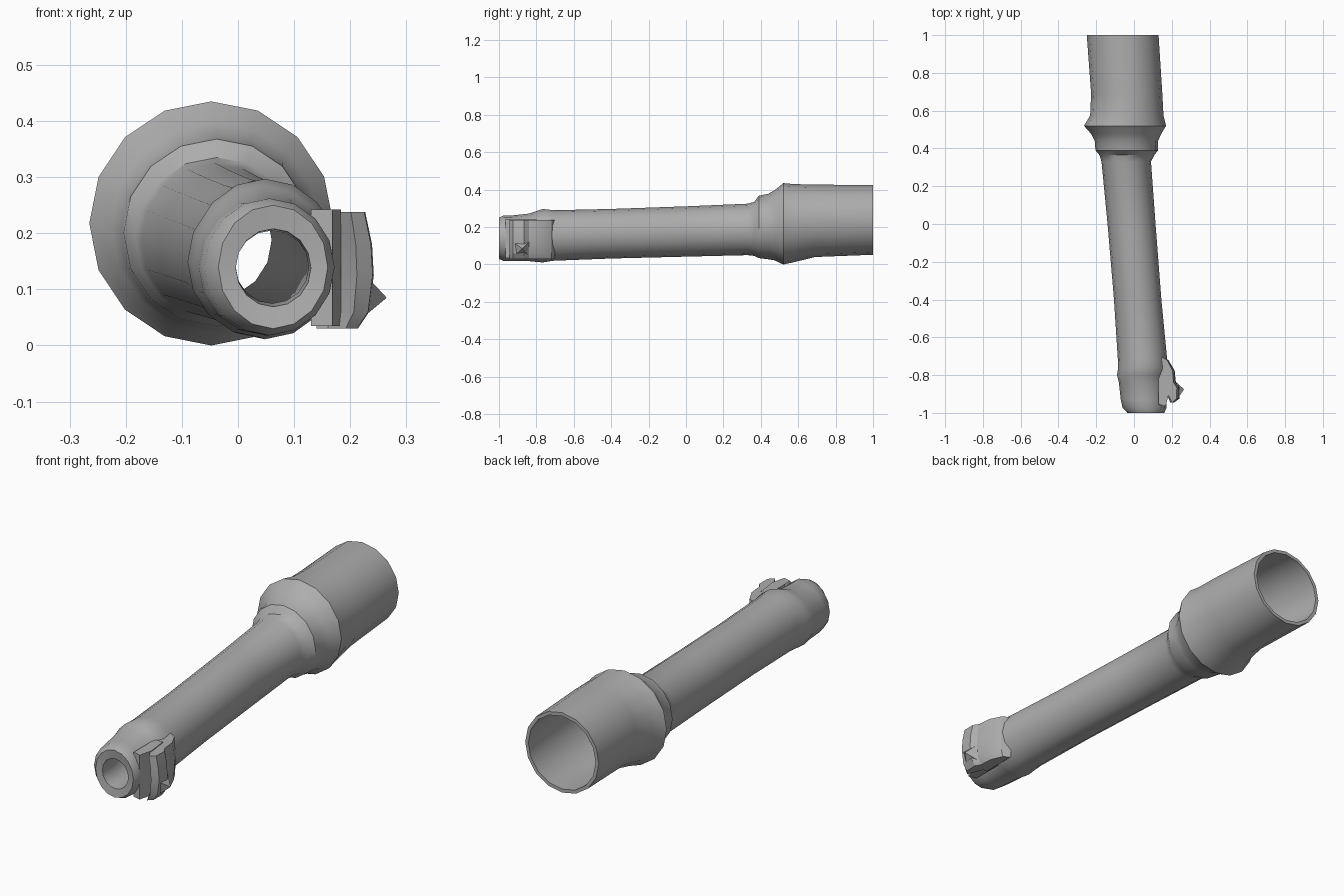
import bpy, bmesh, math

grey = bpy.data.materials.new("plain grey")
grey.diffuse_color = (0.42, 0.42, 0.42, 1)
SIDES = 16


def finish(bm, name, angle):
    bmesh.ops.recalc_face_normals(bm, faces=bm.faces[:])
    me = bpy.data.meshes.new(name)
    bm.to_mesh(me)
    bm.free()
    me.materials.append(grey)
    ob = bpy.data.objects.new(name, me)
    bpy.context.collection.objects.link(ob)
    bpy.ops.object.select_all(action='DESELECT')
    ob.select_set(True)
    bpy.context.view_layer.objects.active = ob
    bpy.ops.object.shade_smooth_by_angle(angle=math.radians(angle))
    return ob


def add_ring(bm, y, x0, x1, z0, z1):
    cx, cz, rx, rz = (x0 + x1) / 2, (z0 + z1) / 2, (x1 - x0) / 2, (z1 - z0) / 2
    return [bm.verts.new((cx + rx * math.sin(2 * math.pi * i / SIDES), y,
                          cz + rz * math.cos(2 * math.pi * i / SIDES)))
            for i in range(SIDES)]


# Outer skin sections, nose to tail: y, left, right, bottom, top
outer = [
    (-1.00, -0.035, 0.160, 0.030, 0.250),
    (-0.975, -0.060, 0.172, 0.018, 0.262),
    (-0.93, -0.070, 0.172, 0.018, 0.262),
    (-0.84, -0.080, 0.168, 0.018, 0.272),
    (-0.80, -0.090, 0.172, 0.014, 0.285),
    (-0.765, -0.084, 0.180, 0.011, 0.297),
    (-0.71, -0.086, 0.175, 0.020, 0.290),
    (-0.40, -0.106, 0.145, 0.032, 0.297),
    (0.00, -0.140, 0.114, 0.042, 0.311),
    (0.33, -0.172, 0.090, 0.050, 0.325),
    (0.365, -0.183, 0.108, 0.046, 0.335),
    (0.39, -0.204, 0.128, 0.034, 0.368),
    (0.44, -0.208, 0.128, 0.028, 0.378),
    (0.475, -0.225, 0.143, 0.022, 0.398),
    (0.52, -0.265, 0.170, 0.000, 0.435),
    (0.575, -0.232, 0.156, 0.012, 0.430),
    (0.69, -0.227, 0.150, 0.040, 0.427),
    (1.00, -0.250, 0.130, 0.052, 0.425),
]
# Inner bore sections, tail to nose
inner = [
    (1.00, -0.234, 0.114, 0.068, 0.409),
    (0.55, -0.208, 0.134, 0.056, 0.405),
    (0.42, -0.165, 0.085, 0.070, 0.330),
    (0.33, -0.140, 0.060, 0.084, 0.292),
    (-0.70, -0.050, 0.140, 0.055, 0.250),
    (-0.93, -0.004, 0.126, 0.075, 0.205),
    (-0.995, -0.004, 0.130, 0.069, 0.208),
]
bm = bmesh.new()
rings = [add_ring(bm, *r) for r in outer + inner]
for a, b in zip(rings, rings[1:] + rings[:1]):
    for i in range(SIDES):
        j = (i + 1) % SIDES
        bm.faces.new((a[i], a[j], b[j], b[i]))
finish(bm, "hollow_tube", 35)

# Curled side flange beside the nose: outline in x, y swept up through z
outline = [(0.14, -0.70), (0.182, -0.72), (0.215, -0.775), (0.222, -0.84),
           (0.242, -0.865), (0.240, -0.925), (0.212, -0.945),
           (0.186, -0.90), (0.168, -0.87), (0.14, -0.87)]
# Levels: height, how far the flange reaches out from the tube
levels = [(0.030, 0.72), (0.060, 0.92), (0.125, 1.0), (0.180, 0.97), (0.238, 0.85)]
bm = bmesh.new()
rows = [[bm.verts.new((0.14 + (x - 0.14) * s, y, z)) for x, y in outline]
        for z, s in levels]
n = len(outline)
for a, b in zip(rows, rows[1:]):
    for i in range(n):
        j = (i + 1) % n
        bm.faces.new((a[i], a[j], b[j], b[i]))
bm.faces.new(rows[0])
bm.faces.new(rows[-1])
finish(bm, "side_flange", 25)

# Small pointed tip on the flange
bm = bmesh.new()
base = [bm.verts.new(p) for p in ((0.228, -0.93, 0.125), (0.205, -0.93, 0.035),
                                  (0.205, -0.84, 0.045), (0.226, -0.84, 0.120))]
tip = bm.verts.new((0.265, -0.875, 0.085))
bm.faces.new(base)
for i in range(4):
    bm.faces.new((base[i], base[(i + 1) % 4], tip))
finish(bm, "flange_tip", 20)

# Lip bridging the nose and the flange
bm = bmesh.new()
lip = [[bm.verts.new((x, y, z)) for x, y in
        ((0.13, -0.955), (0.168, -0.965), (0.184, -0.90), (0.172, -0.80), (0.13, -0.80))]
       for z in (0.035, 0.14, 0.242)]
for a, b in zip(lip, lip[1:]):
    for i in range(5):
        j = (i + 1) % 5
        if i < 3:  # leave the buried side open
            bm.faces.new((a[i], a[j], b[j], b[i]))
bm.faces.new(lip[0])
bm.faces.new(lip[-1])
finish(bm, "nose_lip", 20)
